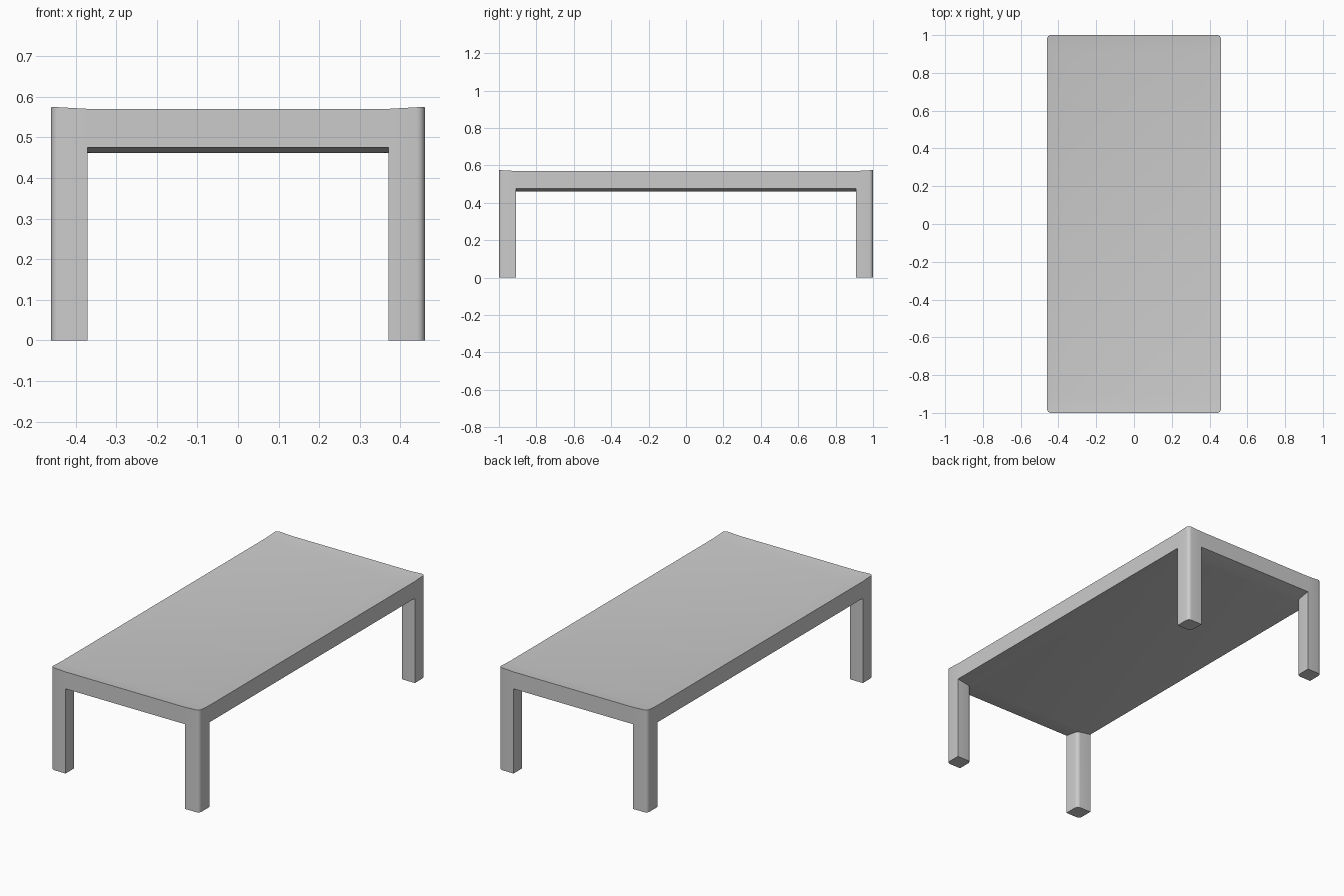
import bpy, bmesh

if "Cube" in bpy.data.objects:
    bpy.data.objects.remove(bpy.data.objects["Cube"])

W, L = 0.46, 1.0          # half width, half length
LEG = 0.09                # leg thickness
XS = [-W, -W + LEG, W - LEG, W]
YS = [-L, -L + LEG, L - LEG, L]
# heights by how many sides of the outline a grid point lies on: inside, edge, corner
TOP = [0.558, 0.57, 0.575]
UNDER = [0.461, 0.475, 0.475]

bm = bmesh.new()
R = range(4)


def rim(i, j):
    return (i in (0, 3)) + (j in (0, 3))


def corner_cell(i, j):
    return i in (0, 2) and j in (0, 2)


def cell(grid, i, j):
    return [grid[i, j], grid[i + 1, j], grid[i + 1, j + 1], grid[i, j + 1]]


# slightly dished slab and the feet on the floor, all on one 4 x 4 grid
top = {(i, j): bm.verts.new((XS[i], YS[j], TOP[rim(i, j)])) for i in R for j in R}
under = {(i, j): bm.verts.new((XS[i], YS[j], UNDER[rim(i, j)])) for i in R for j in R}
foot = {(i, j): bm.verts.new((XS[i], YS[j], 0)) for i in R for j in R}

for i in range(3):
    for j in range(3):
        bm.faces.new(cell(top, i, j))
        if corner_cell(i, j):
            # leg: four walls and a foot
            u, f = cell(under, i, j), cell(foot, i, j)
            bm.faces.new(f[::-1])
            for k in range(4):
                n = (k + 1) % 4
                bm.faces.new((f[k], f[n], u[n], u[k]))
        else:
            bm.faces.new(cell(under, i, j)[::-1])

# apron sides
ring = ([(i, 0) for i in range(3)] + [(3, j) for j in range(3)]
        + [(i, 3) for i in (3, 2, 1)] + [(0, j) for j in (3, 2, 1)])
for a, b in zip(ring, ring[1:] + ring[:1]):
    bm.faces.new((under[a], under[b], top[b], top[a]))

# round the outer and inner upright edges of each leg
upright = []
for i in R:
    for j in R:
        if rim(i, j) == 2:
            upright.append(bm.edges.get((under[i, j], top[i, j])))
        if rim(i, j) != 1:
            upright.append(bm.edges.get((foot[i, j], under[i, j])))
bmesh.ops.recalc_face_normals(bm, faces=bm.faces)
bmesh.ops.bevel(bm, geom=upright, offset=0.02, segments=4, profile=0.5,
                affect='EDGES', clamp_overlap=True)

mesh = bpy.data.meshes.new("table")
bm.to_mesh(mesh)
bm.free()
table = bpy.data.objects.new("table", mesh)
bpy.context.collection.objects.link(table)
bpy.context.view_layer.objects.active = table
table.select_set(True)
bpy.ops.object.shade_smooth_by_angle(angle=0.6)
